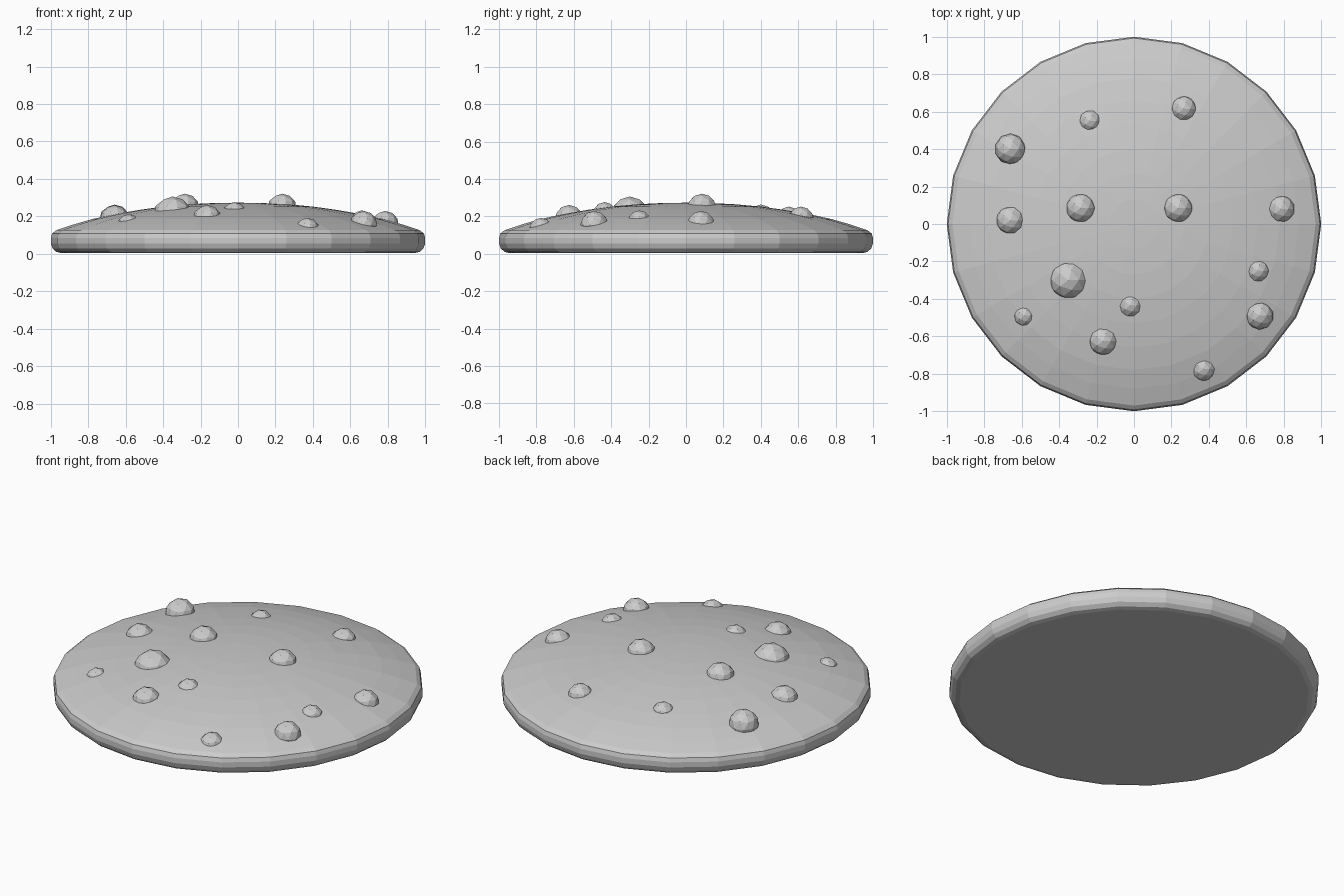
import bpy, bmesh
from math import sin, cos, pi
from mathutils import Matrix

if "Cube" in bpy.data.objects:
    bpy.data.objects.remove(bpy.data.objects["Cube"])

SIDES = 24


def make_object(name, bm):
    bmesh.ops.recalc_face_normals(bm, faces=bm.faces)
    mesh = bpy.data.meshes.new(name)
    bm.to_mesh(mesh)
    bm.free()
    obj = bpy.data.objects.new(name, mesh)
    bpy.context.collection.objects.link(obj)
    return obj


def lathe(name, profile, top_z):
    bm = bmesh.new()
    rings = [[bm.verts.new((r * cos(2 * pi * i / SIDES), r * sin(2 * pi * i / SIDES), z))
              for i in range(SIDES)] for r, z in profile]
    for a, b in zip(rings, rings[1:]):
        for i in range(SIDES):
            j = (i + 1) % SIDES
            bm.faces.new((a[i], a[j], b[j], b[i]))
    bm.faces.new(rings[0])
    tip = bm.verts.new((0, 0, top_z))
    for i in range(SIDES):
        bm.faces.new((rings[-1][i], rings[-1][(i + 1) % SIDES], tip))
    return make_object(name, bm)


# Cookie body: flat base, rounded rim, shallow domed top
lathe("cookie_body", [
    (0.945, 0.004), (0.97, 0.01), (0.99, 0.028), (1.0, 0.055), (1.0, 0.085),
    (0.993, 0.108), (0.97, 0.126), (0.88, 0.156), (0.78, 0.185), (0.66, 0.211),
    (0.53, 0.234), (0.40, 0.252), (0.27, 0.264), (0.13, 0.271)], 0.273)

# Chocolate chips: x, y, radius, height of the top
chips = [
    (-0.66, 0.40, 0.083, 0.263), (-0.66, 0.02, 0.078, 0.260),
    (-0.285, 0.085, 0.080, 0.321), (0.235, 0.085, 0.080, 0.321),
    (0.785, 0.08, 0.075, 0.229), (0.265, 0.615, 0.070, 0.252),
    (-0.235, 0.55, 0.062, 0.252), (-0.35, -0.30, 0.105, 0.306),
    (-0.02, -0.435, 0.066, 0.276), (-0.165, -0.625, 0.078, 0.261),
    (-0.585, -0.49, 0.060, 0.212), (0.66, -0.25, 0.063, 0.232),
    (0.67, -0.49, 0.075, 0.229), (0.37, -0.775, 0.066, 0.192)]
for n, (x, y, r, top) in enumerate(chips, 1):
    bm = bmesh.new()
    bmesh.ops.create_icosphere(bm, subdivisions=2, radius=r,
                               matrix=Matrix.Translation((x, y, top - r)))
    make_object(f"chip_{n}", bm)
